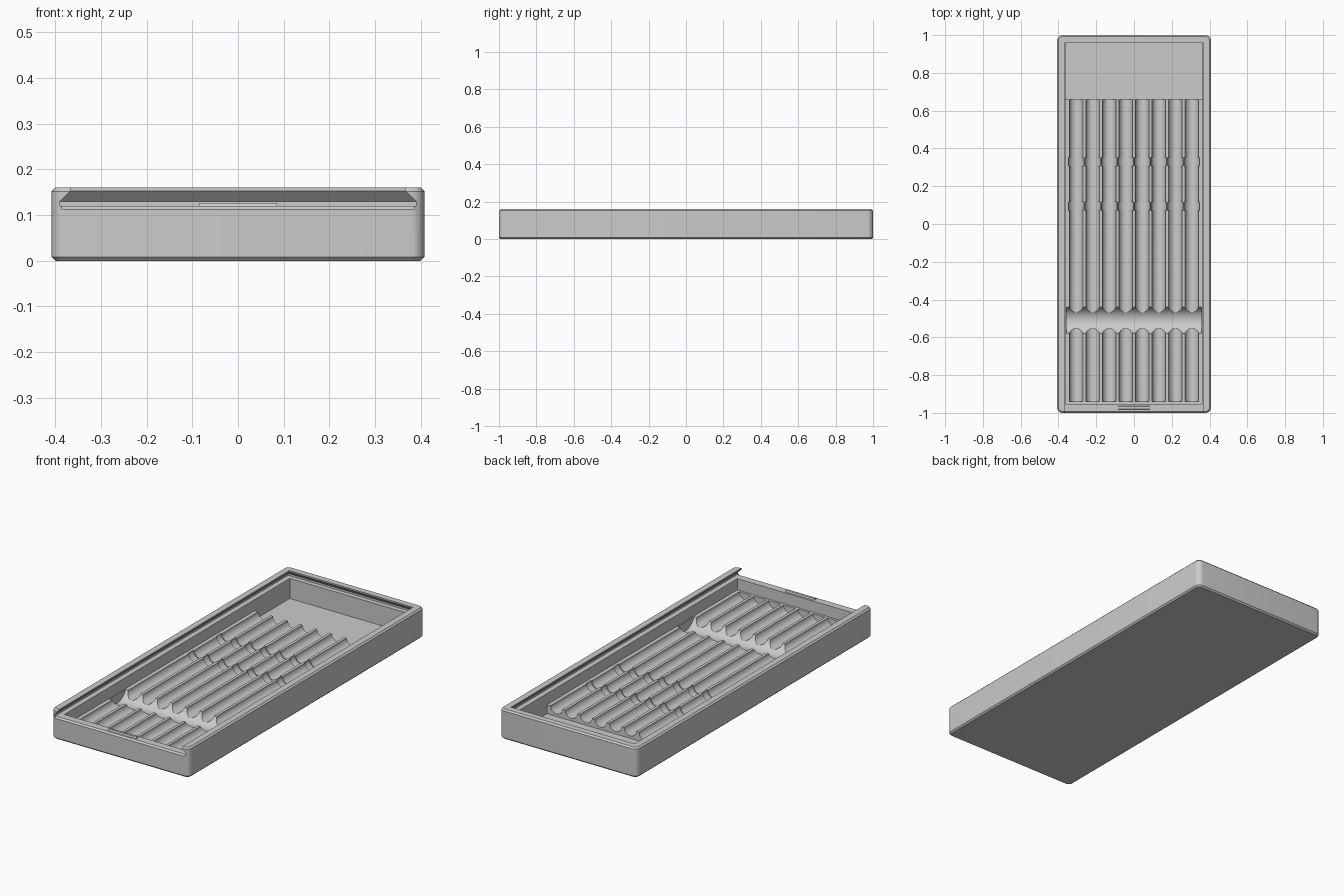
import bpy, bmesh, math
from mathutils import Matrix

if "Cube" in bpy.data.objects:
    bpy.data.objects.remove(bpy.data.objects["Cube"])

grey = bpy.data.materials.new("light grey plastic")
grey.diffuse_color = (0.6, 0.6, 0.6, 1)
grey.use_nodes = True
grey.node_tree.nodes["Principled BSDF"].inputs["Base Color"].default_value = grey.diffuse_color


def finish(bm, name):
    bmesh.ops.recalc_face_normals(bm, faces=bm.faces)
    me = bpy.data.meshes.new(name)
    bm.to_mesh(me)
    bm.free()
    ob = bpy.data.objects.new(name, me)
    bpy.context.collection.objects.link(ob)
    me.materials.append(grey)
    return ob


def loft(name, rings):
    """Solid through a stack of equal-length point rings."""
    bm = bmesh.new()
    loops = [[bm.verts.new(p) for p in r] for r in rings]
    n = len(loops[0])
    for a, b in zip(loops, loops[1:]):
        for i in range(n):
            j = (i + 1) % n
            bm.faces.new((a[i], a[j], b[j], b[i]))
    bm.faces.new(loops[0])
    bm.faces.new(loops[-1])
    return finish(bm, name)


def rect(x, y0, y1, z):
    return [(-x, y0, z), (x, y0, z), (x, y1, z), (-x, y1, z)]


def rounded(x, y, r, z, steps=8):
    pts = []
    for k, (sx, sy) in enumerate(((1, 1), (-1, 1), (-1, -1), (1, -1))):
        for i in range(steps + 1):
            a = (k + i / steps) * math.pi / 2
            pts.append((sx * (x - r) + r * math.cos(a), sy * (y - r) + r * math.sin(a), z))
    return pts


def rod(name, radius, length, centre, axis, sides=48):
    bm = bmesh.new()
    turn = Matrix.Rotation(math.pi / 2, 4, 'X' if axis == 'Y' else 'Y')
    bmesh.ops.create_cone(bm, cap_ends=True, segments=sides, radius1=radius, radius2=radius,
                          depth=length, matrix=Matrix.Translation(centre) @ turn)
    return finish(bm, name)


def cut(ob, cutters):
    bpy.context.view_layer.objects.active = ob
    for c in cutters:
        m = ob.modifiers.new("cut", 'BOOLEAN')
        m.operation, m.solver, m.object = 'DIFFERENCE', 'EXACT', c
        bpy.ops.object.modifier_apply(modifier=m.name)
        bpy.data.objects.remove(c)


def smooth(ob):
    bpy.ops.object.select_all(action='DESELECT')
    ob.select_set(True)
    bpy.context.view_layer.objects.active = ob
    bpy.ops.object.shade_smooth_by_angle(angle=math.radians(30))


# Tray shell with rounded corners and chamfered rims
c = 0.008
tray = loft("tray_shell", [rounded(0.408 - c, 1 - c, 0.03 - c, 0), rounded(0.408, 1, 0.03, c),
                           rounded(0.408, 1, 0.03, 0.16 - c), rounded(0.408 - c, 1 - c, 0.03 - c, 0.16)])
cavity = loft("cavity_cutter", [rect(0.363, -0.953, 0.957, 0.012), rect(0.363, -0.953, 0.957, 0.14)])
# Dovetail slot for the sliding lid, open at the front
slot = loft("lid_slot_cutter", [rect(0.39, -1.1, 0.982, 0.12), rect(0.39, -1.1, 0.982, 0.13),
                                rect(0.367, -1.1, 0.959, 0.153), rect(0.367, -1.1, 0.959, 0.18)])
# Chamfer along the top of the low front wall
chamfer = loft("front_chamfer_cutter", [[(s, -1.02, 0.092), (s, -0.99, 0.122), (s, -1.02, 0.122)]
                                        for s in (-0.386, 0.386)])
cut(tray, [cavity, slot, chamfer])
smooth(tray)

# Holder block with eight round channels
holder = loft("channel_holder", [rect(0.365, -0.956, 0.66, 0.008), rect(0.365, -0.956, 0.66, 0.06)])
cutters = []
for i in range(8):
    x = (i - 3.5) * 0.0875
    cutters.append(rod("channel_cutter", 0.036, 1.66, (x, -0.11, 0.0615), 'Y'))
    # Wider collar recesses in each channel
    for y in (0.095, 0.33):
        cutters.append(rod("collar_cutter", 0.0412, 0.045, (x, y, 0.0615), 'Y'))
# Finger scoop across all channels
cutters.append(rod("scoop_cutter", 0.075, 0.716, (0, -0.51, 0.088), 'X', 64))
cut(holder, cutters)
smooth(holder)

# Small lid catch on the front wall
loft("lid_catch", [rect(0.085, -0.984, -0.962, 0.118), rect(0.085, -0.979, -0.967, 0.127)])
